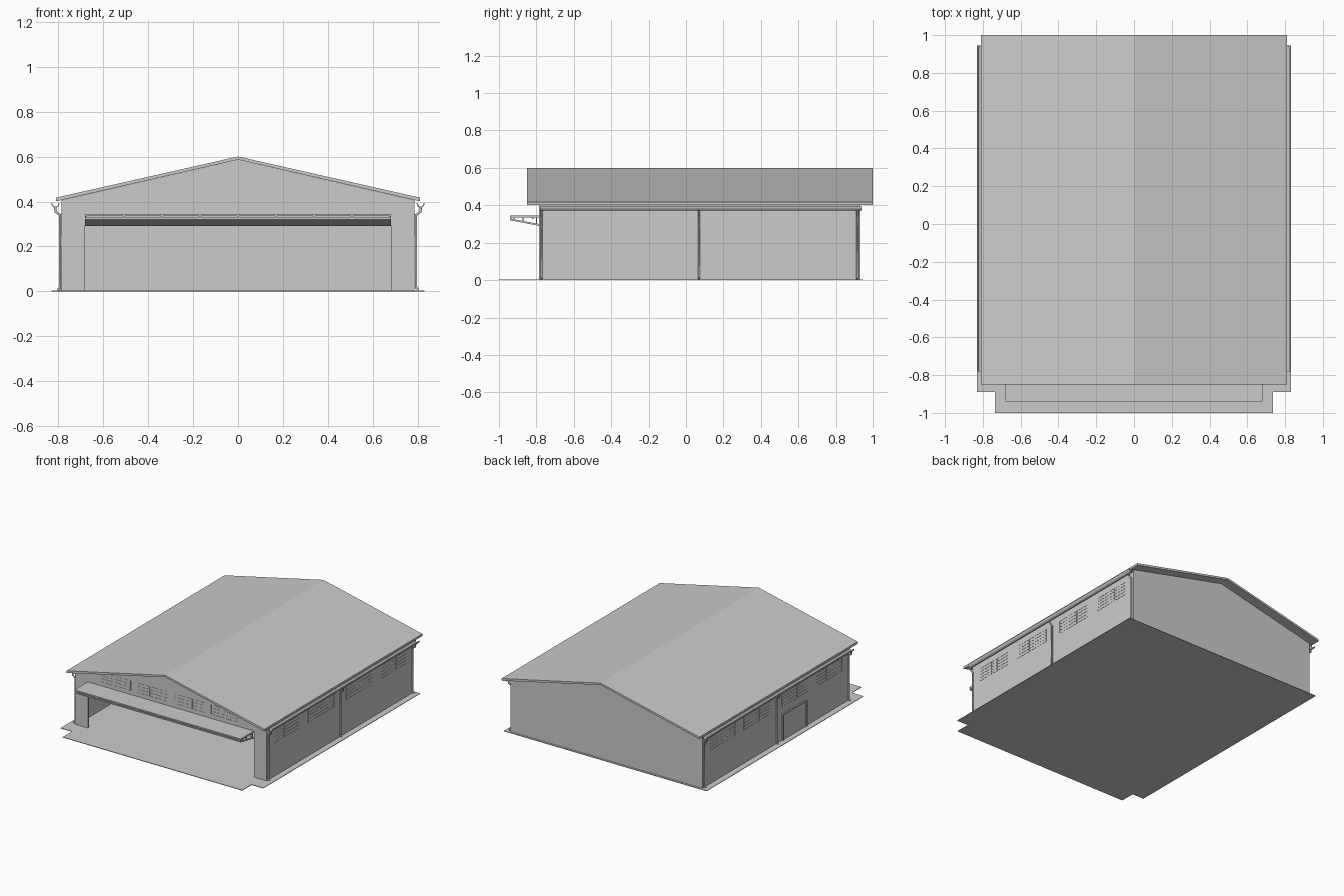
import bpy
import bmesh
import math
from mathutils import Vector

cube = bpy.data.objects.get("Cube")
if cube:
    bpy.data.objects.remove(cube, do_unlink=True)

# One flat grey for the whole building
grey = bpy.data.materials.new("plain_grey")
grey.use_nodes = True
colour = (0.6, 0.6, 0.6, 1)
grey.diffuse_color = colour
grey.node_tree.nodes["Principled BSDF"].inputs["Base Color"].default_value = colour


def finish(name, bm):
    bmesh.ops.recalc_face_normals(bm, faces=bm.faces)
    mesh = bpy.data.meshes.new(name)
    bm.to_mesh(mesh)
    bm.free()
    mesh.materials.append(grey)
    obj = bpy.data.objects.new(name, mesh)
    bpy.context.collection.objects.link(obj)
    return obj


def add_box(bm, low, high):
    low, high = Vector(low), Vector(high)
    verts = bmesh.ops.create_cube(bm, size=1)["verts"]
    for v in verts:
        v.co = (low + high) / 2 + v.co * (high - low)


def box(name, low, high):
    bm = bmesh.new()
    add_box(bm, low, high)
    return finish(name, bm)


def extrude(name, points, start, end, axis="y"):
    """Sweep a closed profile: (x, z) along y, (y, z) along x, (x, y) along z."""
    place = {"y": lambda a, b: (a, start, b),
             "x": lambda a, b: (start, a, b),
             "z": lambda a, b: (a, b, start)}[axis]
    shift = Vector([end - start if c == axis else 0 for c in "xyz"])
    bm = bmesh.new()
    face = bm.faces.new([bm.verts.new(place(a, b)) for a, b in points])
    new = bmesh.ops.extrude_face_region(bm, geom=[face])["geom"]
    bmesh.ops.translate(bm, vec=shift, verts=[g for g in new if isinstance(g, bmesh.types.BMVert)])
    return finish(name, bm)


def mirrored(points):
    return points + [(-a, b) for a, b in reversed(points)]


WALL, FRONT, BACK, THICK = 0.785, -0.785, 0.93, 0.015
EAVE, APEX, DOOR_X, DOOR_Z = 0.406, 0.586, 0.68, 0.345

# Ground slab with the narrower apron in front of the door
extrude("ground_slab", mirrored([(0.735, -1), (0.735, -0.89), (0.83, -0.89), (0.83, 0.945)]),
        0, 0.004, "z")

# Walls
for side, label in ((1, "left"), (-1, "right")):
    box(label + "_wall", (side * (WALL - THICK), FRONT, 0), (side * WALL, BACK, EAVE))
extrude("back_wall", [(-WALL, 0), (WALL, 0), (WALL, EAVE), (0, APEX), (-WALL, EAVE)],
        BACK - THICK, BACK)
extrude("front_wall", [(-WALL, 0), (-DOOR_X, 0), (-DOOR_X, DOOR_Z), (DOOR_X, DOOR_Z), (DOOR_X, 0),
                       (WALL, 0), (WALL, EAVE), (0, APEX), (-WALL, EAVE)], FRONT, FRONT + THICK)

# Pitched roof
extrude("roof", [(-0.81, 0.401), (-0.81, 0.417), (0, 0.6), (0.81, 0.417), (0.81, 0.401), (0, APEX)],
        -0.85, 1)

# Gutters and downpipes
arc = [math.pi * (1 + i / 8) for i in range(9)]
for side, label in ((1, "left"), (-1, "right")):
    rim = [(side * (0.812 + r * math.cos(t)), 0.394 + 0.022 * r / 0.018 * math.sin(t))
           for r, angles in ((0.018, arc), (0.014, arc[::-1])) for t in angles]
    extrude(label + "_gutter", rim, -0.78, 0.94)
    for i, y in enumerate((-0.772, 0.07, 0.915)):
        curve = bpy.data.curves.new("downpipe", "CURVE")
        curve.dimensions = "3D"
        curve.bevel_depth = 0.006
        curve.bevel_resolution = 1
        curve.use_fill_caps = True
        path = [(0.802, 0.008), (0.791, 0.018), (0.791, 0.34), (0.812, 0.355), (0.812, 0.375)]
        spline = curve.splines.new("POLY")
        spline.points.add(len(path) - 1)
        for point, (x, z) in zip(spline.points, path):
            point.co = (side * x, y, z, 1)
        curve.materials.append(grey)
        bpy.context.collection.objects.link(bpy.data.objects.new(f"{label}_downpipe_{i}", curve))


# Glazing bars laid on a wall
def window(name, centre, width, z0, z1, wall, plane, rows=4):
    bm = bmesh.new()
    bar, deep = 0.0015, math.copysign(0.0015, plane)

    def strip(u0, u1, v0, v1):
        if wall == "side":
            add_box(bm, (plane, u0, v0), (plane + deep, u1, v1))
        else:
            add_box(bm, (u0, plane, v0), (u1, plane + deep, v1))

    left = centre - width / 2
    for i in range(rows + 1):
        z = z0 + (z1 - z0) * i / rows
        strip(left, left + width, z - bar, z + bar)
    for part in (0, 0.4, 0.6, 1):
        u = left + width * part
        strip(u - bar, u + bar, z0, z1)
    finish(name, bm)


for side, label in ((1, "left"), (-1, "right")):
    for i, y in enumerate((-0.55, -0.15, 0.295, 0.70)):
        window(f"{label}_window_{i}", y, 0.3, 0.25, 0.345, "side", side * WALL)
for i in range(4):
    window(f"gable_window_{i}", -0.45 + 0.3 * i, 0.24, 0.375, 0.445, "front", FRONT, 3)

# Double side door in its frame
bm = bmesh.new()
for y0, y1, z0, z1 in ((-0.285, -0.275, 0, 0.2), (-0.01, 0, 0, 0.2), (-0.285, 0, 0.19, 0.2)):
    add_box(bm, (-WALL - 0.01, y0, z0), (-WALL, y1, z1))
finish("side_door_frame", bm)
for i, y in enumerate((-0.208, -0.077)):
    box(f"side_door_leaf_{i}", (-WALL - 0.004, y - 0.064, 0.004), (-WALL, y + 0.064, 0.19))

# Folded main door: flat upper leaf over a sloping lower leaf
extrude("door_upper_leaf", [(-0.94, 0.335), (-0.94, 0.345), (FRONT, 0.345), (FRONT, 0.335)],
        -DOOR_X, DOOR_X, "x")
extrude("door_lower_leaf", [(-0.94, 0.32), (-0.94, 0.329), (FRONT, 0.3), (FRONT, 0.29)],
        -DOOR_X, DOOR_X, "x")

# Rails and struts between the leaves
for i, y in enumerate((-0.92, -0.87, -0.82)):
    box(f"door_rail_{i}", (-DOOR_X, y - 0.004, 0.327), (DOOR_X, y + 0.004, 0.335))
bm = bmesh.new()
for i in range(9):
    x = (DOOR_X - 0.005) * (i / 4 - 1)
    for y, low in ((-0.935, 0.326), (-0.87, 0.314), (-0.8, 0.3)):
        add_box(bm, (x - 0.004, y - 0.003, low), (x + 0.004, y + 0.003, 0.337))
finish("door_struts", bm)
